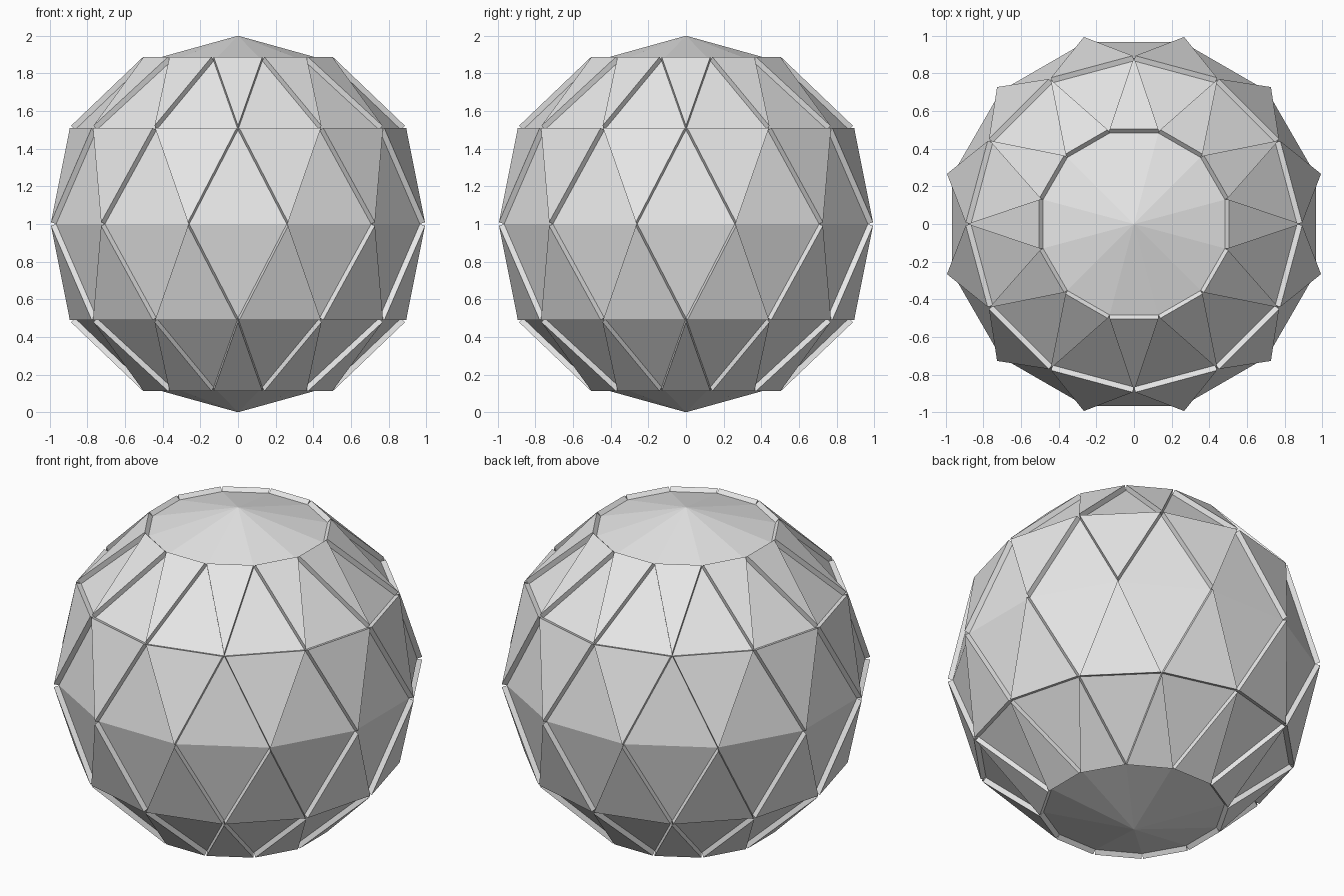
import bpy
import bmesh
from math import sin, cos, radians
from mathutils import Vector

cube = bpy.data.objects.get("Cube")
if cube:
    bpy.data.objects.remove(cube, do_unlink=True)

SIDES = 12
STEP = 360 / SIDES
RAISE = 0.03

grey = bpy.data.materials.new("light grey")
grey.use_nodes = True
grey.diffuse_color = (0.8, 0.8, 0.8, 1)
grey.node_tree.nodes["Principled BSDF"].inputs["Base Color"].default_value = (0.8, 0.8, 0.8, 1)

bm = bmesh.new()


def ring(latitude, turn):
    """One circle of points on the unit ball, turned by a fraction of a step."""
    lat = radians(latitude)
    angles = [radians((i + turn) * STEP) for i in range(SIDES)]
    return [bm.verts.new((cos(lat) * cos(a), cos(lat) * sin(a), sin(lat))) for a in angles]


raised = []
equator = ring(0, 0.5)
for side in (1, -1):
    middle = ring(side * 30, 0)
    outer = ring(side * 60, 0.5)
    pole = bm.verts.new((0, 0, side))
    for i in range(SIDES):
        j = (i + 1) % SIDES
        # Recessed triangles and the cap
        bm.faces.new((equator[i - 1], equator[i], middle[i]))
        bm.faces.new((middle[i], middle[j], outer[i]))
        bm.faces.new((outer[i], outer[j], pole))
        # Raised triangles, pointing towards the equator
        raised.append(bm.faces.new((middle[i], middle[j], equator[i])))
        raised.append(bm.faces.new((outer[i - 1], outer[i], middle[i])))

bmesh.ops.recalc_face_normals(bm, faces=bm.faces[:])
bm.normal_update()

# Push each raised triangle straight out along its own normal
panels = bmesh.ops.extrude_discrete_faces(bm, faces=raised)["faces"]
for face in panels:
    face.normal_update()
    normal = face.normal.copy()
    if normal.dot(face.calc_center_median()) < 0:
        normal.negate()
    bmesh.ops.translate(bm, verts=face.verts[:], vec=normal * RAISE)

# Stand the ball on the ground
bmesh.ops.translate(bm, verts=bm.verts[:], vec=Vector((0, 0, 1)))
bm.normal_update()

mesh = bpy.data.meshes.new("panelled_ball")
bm.to_mesh(mesh)
bm.free()
mesh.materials.append(grey)
ball = bpy.data.objects.new("panelled_ball", mesh)
bpy.context.collection.objects.link(ball)
